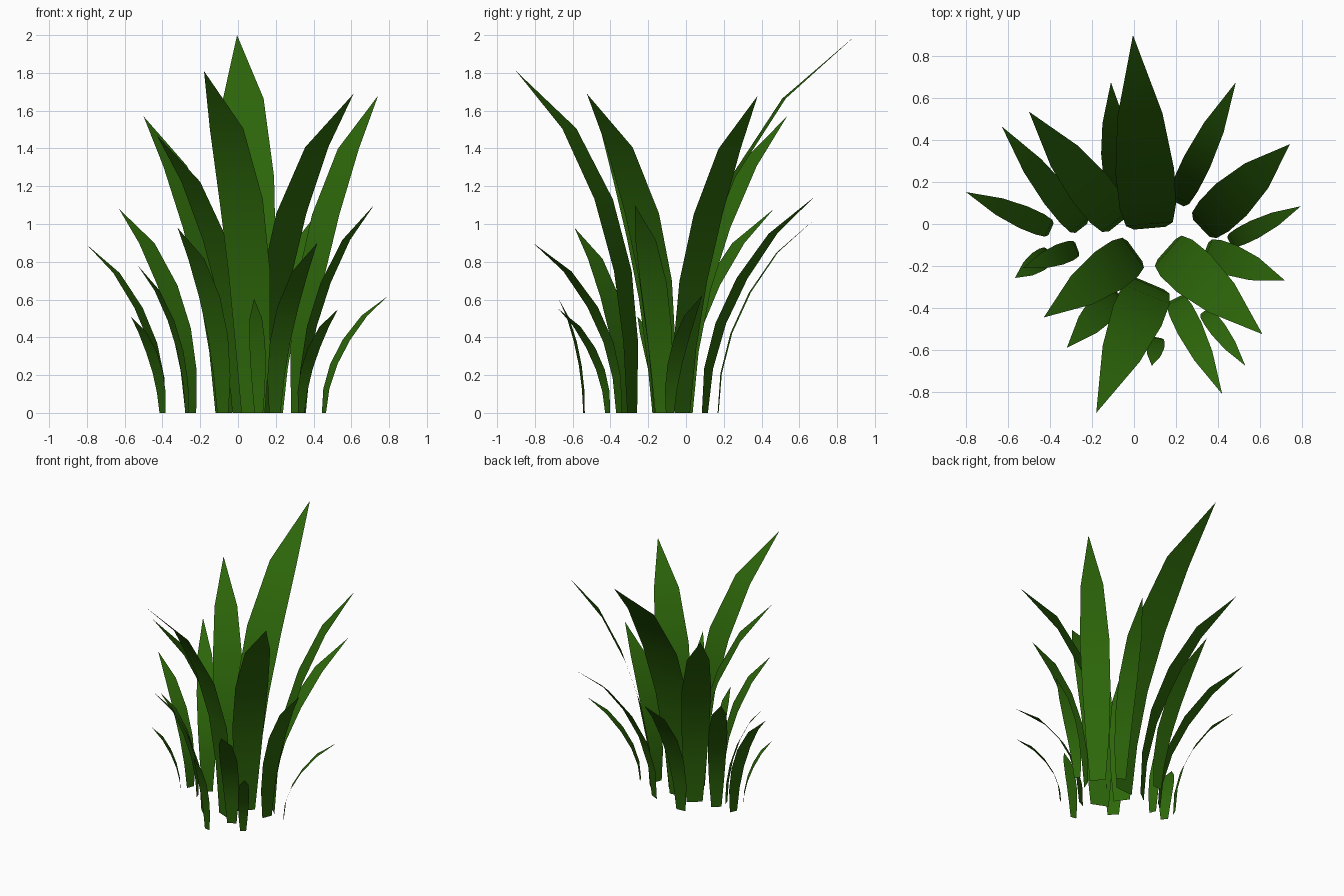
import bpy
from mathutils import Vector

if "Cube" in bpy.data.objects:
    bpy.data.objects.remove(bpy.data.objects["Cube"])

green = bpy.data.materials.new("leaf green")
green.diffuse_color = (0.026, 0.135, 0.003, 1)
green.use_nodes = True
green.node_tree.nodes["Principled BSDF"].inputs["Base Color"].default_value = green.diffuse_color

# Shared blade rows: share of height and share of width, at even steps along it
ROWS = [(0, .54), (.205, .80), (.415, .96), (.625, 1), (.832, .77), (1, 0)]


def blade(name, base, tip, width, bend):
    """One flat leaf ribbon arching from its base out to a pointed tip."""
    b = Vector((base[0], base[1], 0))
    lean = Vector((tip[0], tip[1], 0)) - b
    side = Vector((lean.y, -lean.x, 0)).normalized()
    verts, faces = [], []
    for i, (rise, w) in enumerate(ROWS):
        c = b + lean * (i / 5) ** bend + Vector((0, 0, tip[2] * rise))
        if w:
            verts += [c - side * width * w / 2, c + side * width * w / 2]
        else:
            verts.append(c)
    n = len(verts) - 1
    for i in range(0, n - 2, 2):
        faces.append((i + 1, i, i + 2, i + 3))
    faces.append((n - 1, n - 2, n))
    me = bpy.data.meshes.new(name)
    me.from_pydata([v[:] for v in verts], [], faces)
    me.materials.append(green)
    for p in me.polygons:
        p.use_smooth = True
    ob = bpy.data.objects.new(name, me)
    bpy.context.collection.objects.link(ob)


# Tall broad inner blades: base, tip, width, bend (lower arches out sooner)
TALL = [
    ((.075, -.02), (-.005, .90, 2.00), .28, 2.4),
    ((.08, -.285), (-.18, -.90, 1.81), .25, 2.75),
    ((.155, -.12), (.612, -.525, 1.69), .24, 2.5),
    ((.32, -.02), (.742, .38, 1.68), .21, 2.1),
    ((-.075, 0), (-.50, .535, 1.57), .21, 2.25),
    ((.005, -.13), (-.43, -.445, 1.47), .22, 2.4),
]
# Medium blades
MEDIUM = [
    ((-.25, -.02), (-.63, .465, 1.08), .135, 2.2),
    ((.205, .10), (.485, .675, 1.14), .135, 2.1),
    ((-.075, .17), (-.11, .675, 1.02), .14, 2.15),
    ((.34, -.125), (.72, -.27, 1.10), .15, 2.2),
    ((.195, -.355), (.42, -.81, .90), .125, 2.3),
    ((-.08, -.325), (-.32, -.59, .98), .15, 2.4),
    ((-.395, -.025), (-.80, .152, .89), .11, 2.2),
    ((-.27, -.115), (-.53, -.21, .78), .10, 2.2),
]
# Short outer blades
SHORT = [
    ((.11, -.54), (.085, -.675, .605), .085, 2.1),
    ((.335, -.415), (.53, -.675, .55), .08, 2.1),
    ((.455, -.085), (.795, .085, .62), .09, 2.05),
    ((-.40, -.14), (-.567, -.257, .51), .10, 2.1),
]
for label, group in (("tall", TALL), ("medium", MEDIUM), ("short", SHORT)):
    for i, spec in enumerate(group, 1):
        blade(f"{label}_grass_blade_{i}", *spec)
